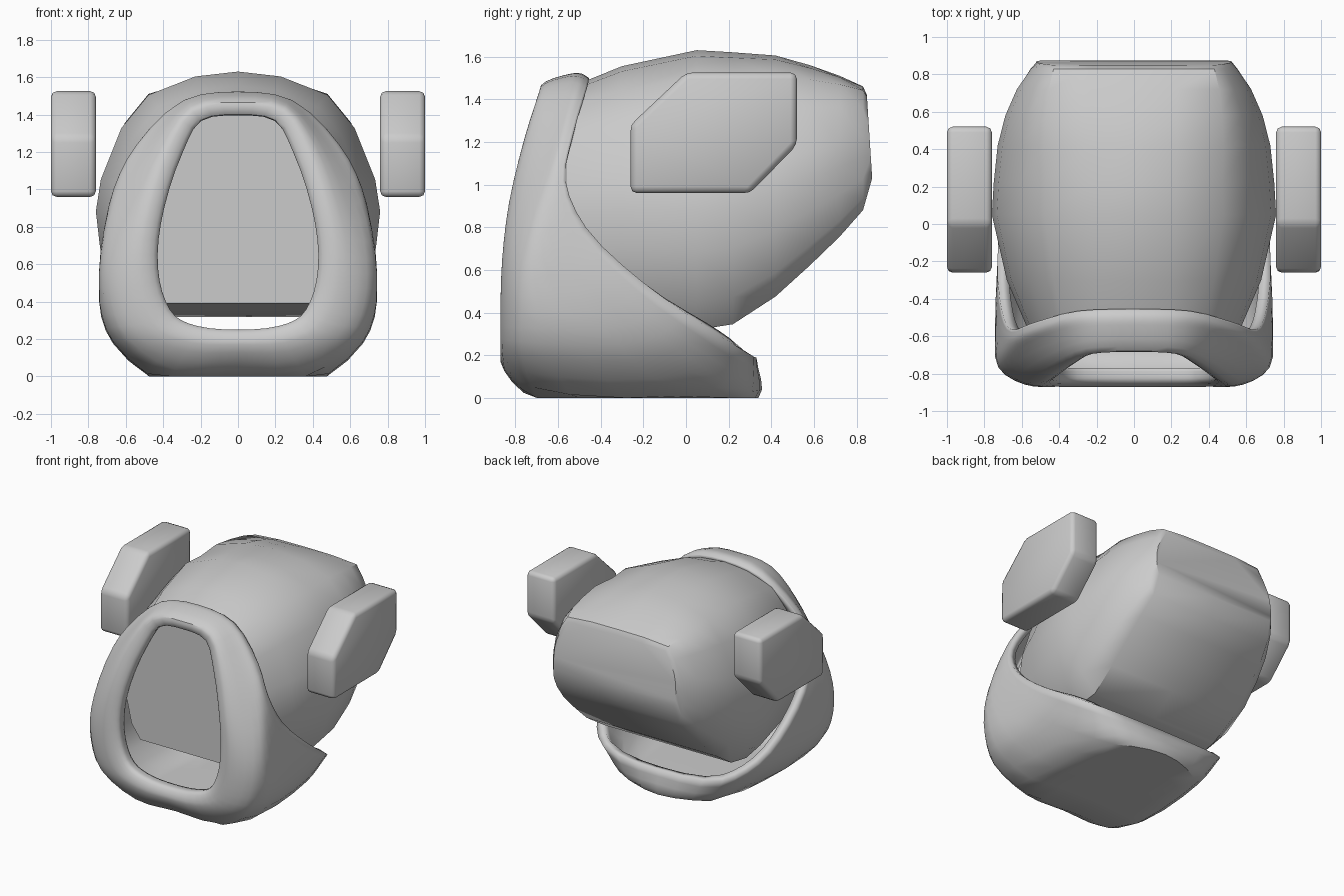
import bpy, bmesh
from mathutils import Vector as V

if "Cube" in bpy.data.objects:
    bpy.data.objects.remove(bpy.data.objects["Cube"])


def make(name, bm, angle=0.6):
    bmesh.ops.recalc_face_normals(bm, faces=bm.faces[:])
    me = bpy.data.meshes.new(name)
    bm.to_mesh(me)
    bm.free()
    ob = bpy.data.objects.new(name, me)
    bpy.context.collection.objects.link(ob)
    bpy.ops.object.select_all(action='DESELECT')
    ob.select_set(True)
    bpy.context.view_layer.objects.active = ob
    bpy.ops.object.shade_smooth_by_angle(angle=angle)
    return ob


def lerp_table(table, z):
    for (a, ya), (b, yb) in zip(table, table[1:]):
        if z <= b:
            return ya + (yb - ya) * max(0, (z - a) / (b - a))
    return table[-1][1]


def spline(pts, n, closed=False):
    """Centripetal curve through the points."""
    p = [pts[-1]] + pts + pts[:2] if closed else [2 * pts[0] - pts[1]] + pts + [2 * pts[-1] - pts[-2]]
    out = []
    for a, b, c, d in zip(p, p[1:], p[2:], p[3:]):
        t1 = (b - a).length ** .5
        t2 = t1 + (c - b).length ** .5
        t3 = t2 + (d - c).length ** .5
        for i in range(n):
            t = t1 + (t2 - t1) * i / n
            e = a.lerp(b, t / t1)
            f = b.lerp(c, (t - t1) / (t2 - t1))
            g = c.lerp(d, (t - t2) / (t3 - t2))
            out.append(e.lerp(f, t / t2).lerp(f.lerp(g, (t - t1) / (t3 - t1)), (t - t1) / (t2 - t1)))
    return out if closed else out + [pts[-1].copy()]


def mirrored(half):
    """Half outline from top centre to bottom centre -> full loop."""
    return half + [V((-p.x, p.y, p.z)) for p in half[-2:0:-1]]


def skin(bm, loops):
    rows = [[bm.verts.new(p) for p in l] for l in loops]
    n = len(rows[0])
    for r, s in zip(rows, rows[1:]):
        for i in range(n):
            bm.faces.new((r[i], r[(i + 1) % n], s[(i + 1) % n], s[i]))
    return rows


# Front collar: opening, crest, outer corner, back corner and rear rim
front = [(.2, -.87), (.4, -.87), (.7, -.86), (.98, -.82), (1.24, -.75), (1.46, -.68)]
opening = [(0, 1.40), (.2, 1.37), (.3, 1.2), (.40, .9), (.435, .65), (.41, .45), (.34, .32), (.22, .265), (0, .245)]
crest = [(0, 1.465), (.25, 1.43), (.39, 1.22), (.49, .92), (.54, .65), (.52, .4), (.43, .25), (.25, .18), (0, .17)]
outer = [(0, -.54, 1.52), (.27, -.55, 1.48), (.495, -.62, 1.25), (.655, -.7, .93), (.72, -.76, .63),
         (.715, -.77, .4), (.635, -.77, .2), (.36, -.7, 0), (0, -.7, 0)]
back = [(0, -.49, 1.52), (.3, -.5, 1.47), (.54, -.575, 1.24), (.665, -.62, 1.0), (.725, -.58, .72),
        (.735, -.35, .42), (.655, -.1, .2), (.36, .22, 0), (0, .34, 0)]
rim = [(0, -.455, 1.50), (.3, -.465, 1.45), (.545, -.53, 1.23), (.655, -.565, 1.02), (.705, -.47, .8),
       (.73, -.2, .54), (.685, .1, .33), (.51, .28, .215), (0, .33, .19)]


def on_front(pts, dy):
    return [V((x, lerp_table(front, z) + dy, z)) for x, z in pts]


cage = [on_front(opening, .10), on_front(opening, .03), on_front(crest, 0)]
cage += [[V(p) for p in l] for l in (outer, back, rim)]
loops = [spline(mirrored(l), 3, True) for l in cage]
columns = [spline(list(c), 4) for c in zip(*loops)]
for c in columns:
    for p in c:
        p.z = max(p.z, 0)
        p.x = max(-.742, min(.742, p.x))
bm = bmesh.new()
skin(bm, list(zip(*columns)))
collar = make("front_collar", bm)
# open shell: make sure normals point outward before thickening
low = min(collar.data.polygons, key=lambda f: f.center.z + abs(f.center.y + .2))
if low.normal.z > 0:
    collar.data.flip_normals()
sol = collar.modifiers.new("wall", 'SOLIDIFY')
sol.thickness = .06
sol.offset = -1

# Head shell: sections along y, squarer towards the back
round_sec = [(0, 1), (.3, .98), (.63, .905), (.82, .77), (.965, .56), (1, .43), (.97, .28), (.88, .1), (.72, 0), (0, 0)]
square_sec = [(0, 1), (.42, 1), (.8, .98), (.88, .83), (.96, .6), (.99, .43), (1, .25), (1, .1), (.97, 0), (0, 0)]
sections = [(-.56, .39, 1.45, .57, .2), (-.3, .36, 1.555, .68, 0), (.05, .318, 1.63, .76, 0), (.22, .345, 1.62, .75, 0),
            (.42, .475, 1.605, .73, .15), (.58, .62, 1.56, .69, .3), (.72, .755, 1.51, .63, .55),
            (.83, .88, 1.46, .555, .85), (.873, 1.03, 1.42, .52, 1)]
loops = []
for y, lo, hi, w, k in sections:
    half = []
    for a, b in zip(round_sec, square_sec):
        u, v = V(a).lerp(V(b), k)
        half.append(V((u * w, y - (.025 * v if y > .85 else 0), lo + (hi - lo) * v)))
    loops.append(mirrored(half))
bm = bmesh.new()
rows = skin(bm, loops)
bm.faces.new(rows[0])
bm.faces.new(rows[-1])
make("head_shell", bm, .7)

# Side pods
profile = [(-.26, .96), (.3, .96), (.52, 1.185), (.52, 1.525), (0, 1.525), (-.26, 1.28)]
for side, name in ((1, "right_pod"), (-1, "left_pod")):
    bm = bmesh.new()
    f = bm.faces.new([bm.verts.new((side * .76, y, z)) for y, z in profile])
    ext = bmesh.ops.extrude_face_region(bm, geom=[f])
    bmesh.ops.translate(bm, vec=(side * .24, 0, 0), verts=[v for v in ext['geom'] if isinstance(v, bmesh.types.BMVert)])
    bmesh.ops.recalc_face_normals(bm, faces=bm.faces[:])
    bmesh.ops.bevel(bm, geom=bm.edges[:], offset=.03, segments=2, profile=.5, affect='EDGES')
    make(name, bm, .9)
